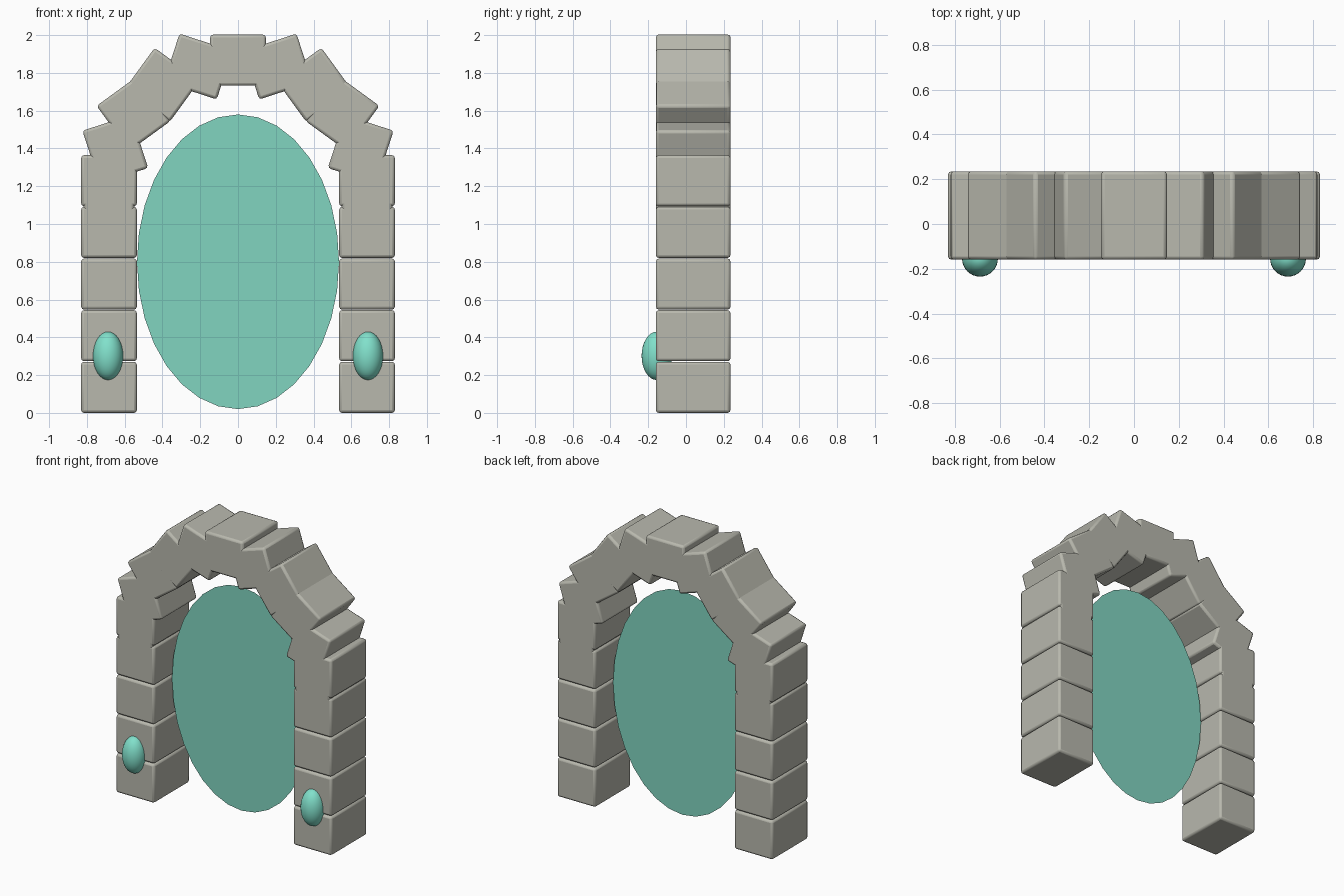
import bpy
from math import sin, cos, radians

if "Cube" in bpy.data.objects:
    bpy.data.objects.remove(bpy.data.objects["Cube"])

W, D, H = 0.295, 0.395, 0.27      # stone block size
YC = 0.038                        # wall centre in depth
R = 0.683                         # pillar offset and arch radius
ARCH_Z = 1.184                    # arch centre height


def material(name, rgba):
    m = bpy.data.materials.new(name)
    m.diffuse_color = rgba
    m.use_nodes = True
    m.node_tree.nodes["Principled BSDF"].inputs["Base Color"].default_value = m.diffuse_color
    return m


stone = material("stone", (0.48, 0.48, 0.42, 1))
teal = material("teal_crystal", (0.22, 0.75, 0.60, 1))
glow = material("portal_glow", (0.22, 0.66, 0.53, 0.9))


def block(name, x, z, angle=0.0):
    bpy.ops.mesh.primitive_cube_add(size=1, location=(x, YC, z))
    o = bpy.context.object
    o.name = name
    o.scale = (W, D, H)
    bpy.ops.object.transform_apply(location=False, rotation=False, scale=True)
    o.rotation_euler = (0, -angle, 0)
    b = o.modifiers.new("bevel", 'BEVEL')
    b.width = 0.015
    b.segments = 2
    o.data.materials.append(stone)
    bpy.ops.object.shade_smooth_by_angle(angle=radians(30))


for side, s in (("left", -1), ("right", 1)):
    # stacked pillar stones
    for i in range(5):
        block(f"{side}_pillar_block_{i + 1}", s * R, H / 2 + i * 0.2735)
    # arch stones, each tilted outwards
    for i in range(1, 6):
        a = radians(18 * i)
        block(f"{side}_arch_block_{i}", s * R * sin(a), ARCH_Z + R * cos(a), s * a)
    # crystal set in the front of the pillar
    bpy.ops.mesh.primitive_uv_sphere_add(segments=32, ring_count=16, radius=1,
                                         location=(s * 0.688, -0.155, 0.302))
    gem = bpy.context.object
    gem.name = f"{side}_crystal"
    gem.scale = (0.08, 0.08, 0.128)
    gem.data.materials.append(teal)
    bpy.ops.object.shade_smooth()

# keystone
block("keystone", 0, ARCH_Z + R)

# flat oval portal
bpy.ops.mesh.primitive_circle_add(vertices=32, radius=1, fill_type='NGON',
                                  location=(0, YC, 0.8), rotation=(radians(90), 0, 0))
portal = bpy.context.object
portal.name = "portal_surface"
portal.scale = (0.535, 0.78, 1)
portal.data.materials.append(glow)
